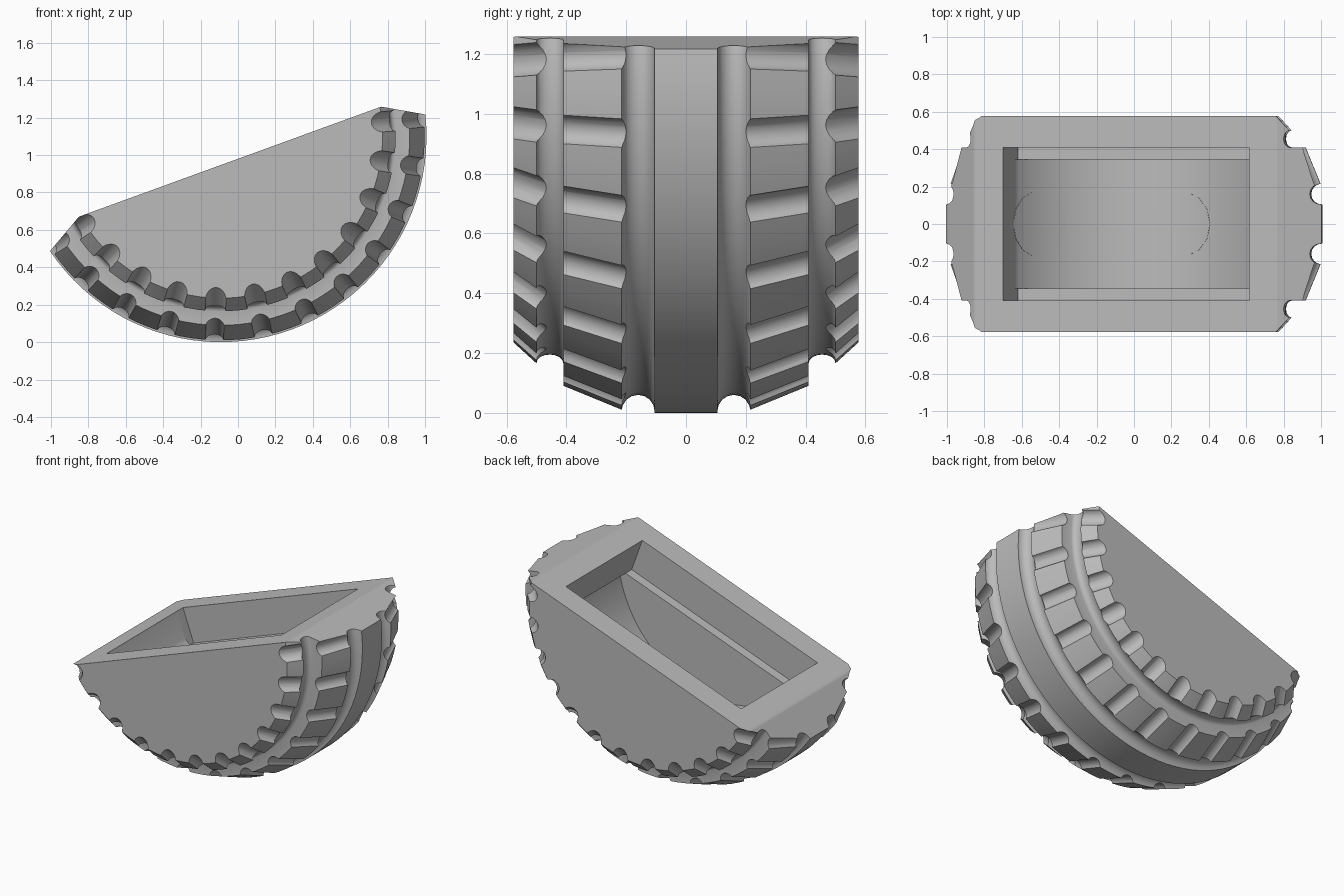
import bpy, bmesh
from math import sin, cos, pi, radians, degrees, asin, acos, tan
from mathutils import Matrix, Vector

cube = bpy.data.objects.get("Cube")
if cube:
    bpy.data.objects.remove(cube, do_unlink=True)

TILT = radians(20)
R = 1.10                 # tyre radius
TOP = -0.144             # cut plane, measured from the axle
LEDGE = TOP - 0.234      # ledge level in the pocket
HALF = 0.70              # half length of the pocket
BOWL_X, BOWL_R = 0.04, 0.805   # curved pocket floor
PLACE = Matrix.Translation((-0.092, 0, R)) @ Matrix.Rotation(-TILT, 4, 'Y')

grey = bpy.data.materials.new("grey")
grey.use_nodes = True
COLOUR = (0.50, 0.50, 0.50, 1)
grey.diffuse_color = COLOUR
grey.node_tree.nodes["Principled BSDF"].inputs["Base Color"].default_value = COLOUR


def finish(bm, name):
    bmesh.ops.recalc_face_normals(bm, faces=bm.faces)
    mesh = bpy.data.meshes.new(name)
    bm.to_mesh(mesh)
    bm.free()
    mesh.materials.append(grey)
    obj = bpy.data.objects.new(name, mesh)
    bpy.context.collection.objects.link(obj)
    return obj


def prism(name, outline, y0, y1):
    """Extrude an xz outline along the axle."""
    bm = bmesh.new()
    face = bm.faces.new([bm.verts.new((x, y0, z)) for x, z in outline])
    ext = bmesh.ops.extrude_face_region(bm, geom=[face])
    verts = [v for v in ext["geom"] if isinstance(v, bmesh.types.BMVert)]
    bmesh.ops.translate(bm, verts=verts, vec=(0, y1 - y0, 0))
    return finish(bm, name)


def boolean(obj, cutter, operation):
    mod = obj.modifiers.new("cut", 'BOOLEAN')
    mod.operation, mod.solver, mod.object = operation, 'EXACT', cutter
    graph = bpy.context.evaluated_depsgraph_get()
    mesh = bpy.data.meshes.new_from_object(obj.evaluated_get(graph))
    obj.modifiers.clear()
    obj.data = mesh
    bpy.data.objects.remove(cutter, do_unlink=True)


def dip(cy, cr, width, depth, n=8):
    """Rounded groove section, from its outer edge inwards."""
    return [(cy + width * cos(pi * i / n), cr - depth * sin(pi * i / n))
            for i in range(1, n + 1)]


# Tyre body: half tread profile (y, radius), mirrored and spun about the axle
half = [(0.577, 0.865), (0.50, 0.935)] + dip(0.455, 0.935, 0.045, 0.03)
half += [(0.41, 1.01), (0.215, 1.09)] + dip(0.16, 1.095, 0.055, 0.055) + [(0.105, R)]
profile = [(0.577, 0)] + half + [(-y, r) for y, r in reversed(half)] + [(-0.577, 0)]
bm = bmesh.new()
verts = [bm.verts.new((0, y, -r)) for y, r in profile]
edges = [bm.edges.new(pair) for pair in zip(verts, verts[1:])]
bmesh.ops.spin(bm, geom=verts + edges, cent=(0, 0, 0), axis=(0, 1, 0),
               angle=2 * pi, steps=104, use_merge=True)
bmesh.ops.remove_doubles(bm, verts=bm.verts, dist=0.0005)
tyre = finish(bm, "tyre_planter")

# Flat top with two sloping ends
right = [(0.86, TOP), (1.3, TOP - 0.44 * tan(pi / 6)), (1.3, -1.3)]
envelope = right + [(-x, z) for x, z in reversed(right)]
boolean(tyre, prism("envelope", envelope, -1, 1), 'INTERSECT')


# Round cross grooves over the tread blocks and the shoulders
def grooves(name, start, end, radius):
    bm = bmesh.new()
    for side in (-1, 1):
        for k in range(-6, 6):
            turn = Matrix.Rotation(radians((k + 0.5) * 360 / 26 + 1), 4, 'Y')
            a, b = (Vector((0, side * y, -r)) for y, r in (start, end))
            aim = (b - a).to_track_quat('Z', 'Y').to_matrix().to_4x4()
            bmesh.ops.create_cone(bm, cap_ends=True, segments=20, radius1=radius,
                                  radius2=radius, depth=(b - a).length,
                                  matrix=turn @ Matrix.Translation((a + b) / 2) @ aim)
    return finish(bm, name)


boolean(tyre, grooves("tread_grooves", (0.16, 1.131), (0.45, 1.012), 0.052), 'DIFFERENCE')
boolean(tyre, grooves("shoulder_grooves", (0.465, 0.984), (0.65, 0.819), 0.057), 'DIFFERENCE')


# Pocket: curved floor in the middle, a straight ledge along each side
def bowl(radius):
    left, right = -asin((HALF + BOWL_X) / radius), acos(-LEDGE / radius)
    angles = [left + (right - left) * t / 48 for t in range(49)]
    floor = [(BOWL_X + radius * sin(a), -radius * cos(a)) for a in angles]
    outline = [(-HALF, 0)] + floor + [(HALF, LEDGE), (HALF, 0)]
    return prism("bowl", outline, -0.345, 0.345)


boolean(tyre, bowl(BOWL_R), 'DIFFERENCE')
ledge = [(-HALF, 0), (-HALF, LEDGE), (HALF, LEDGE), (HALF, 0)]
for side in (-1, 1):
    boolean(tyre, prism("ledge", ledge, side * 0.344, side * 0.41), 'DIFFERENCE')

# Two round plugs set almost flush into the curved floor
parts = [tyre]
for name, angle in (("left_plug", 2.4), ("right_plug", -54.7)):
    bm = bmesh.new()
    a = radians(angle)
    out = Vector((sin(a), 0, -cos(a)))
    aim = out.to_track_quat('Z', 'Y').to_matrix().to_4x4()
    spot = Vector((BOWL_X, 0, 0)) + out * (BOWL_R - 0.005)
    bmesh.ops.create_cone(bm, cap_ends=True, segments=14, radius1=0.175, radius2=0.175,
                          depth=0.06, matrix=Matrix.Translation(spot) @ aim)
    plug = finish(bm, name)
    boolean(plug, bowl(BOWL_R - 0.002), 'DIFFERENCE')
    parts.append(plug)

# Tilt everything, then shade smooth with sharp edges kept
bpy.ops.object.select_all(action='DESELECT')
for obj in parts:
    obj.data.transform(PLACE)
    obj.select_set(True)
bpy.context.view_layer.objects.active = tyre
bpy.ops.object.shade_smooth_by_angle(angle=radians(30))
